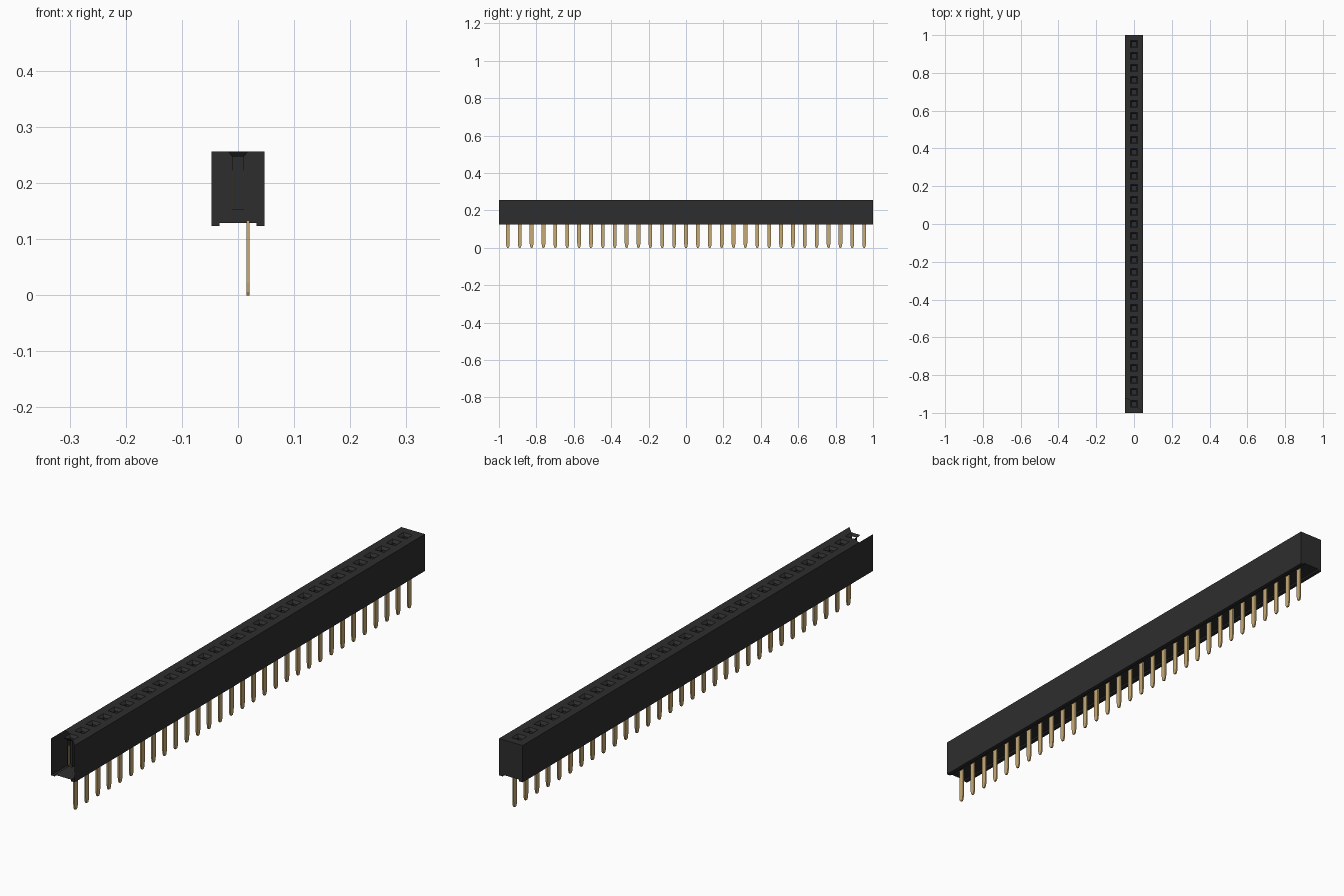
import bpy, bmesh

old = bpy.data.objects.get("Cube")
if old:
    bpy.data.objects.remove(old, do_unlink=True)


def material(name, rgb):
    m = bpy.data.materials.new(name)
    m.use_nodes = True
    m.diffuse_color = (*rgb, 1)
    m.node_tree.nodes["Principled BSDF"].inputs["Base Color"].default_value = (*rgb, 1)
    return m


BLACK = material("black plastic", (0.027, 0.027, 0.028))
GOLD = material("gold metal", (0.58, 0.41, 0.18))

COUNT, PITCH = 31, 0.0635
HALF_W, TOP, FLOOR, FOOT = 0.0475, 0.256, 0.129, 0.123
FUNNEL, SLOT = 0.018, 0.010          # half widths of the socket mouth and well
FUNNEL_Z, SLOT_Z = 0.247, 0.152
centres = [(i - (COUNT - 1) / 2) * PITCH for i in range(COUNT)]


def finish(name, bm, mat):
    bmesh.ops.remove_doubles(bm, verts=bm.verts, dist=1e-5)
    mesh = bpy.data.meshes.new(name)
    bm.to_mesh(mesh)
    bm.free()
    mesh.materials.append(mat)
    obj = bpy.data.objects.new(name, mesh)
    bpy.context.collection.objects.link(obj)
    return obj


def face(bm, points):
    return bm.faces.new([bm.verts.new(p) for p in points])


def rect(y0, y1, half, z):
    return [(-half, y0, z), (half, y0, z), (half, y1, z), (-half, y1, z)]


def ring(bm, outer, inner, skip=()):
    """Join two rectangles; sides are 0 front, 1 left, 2 back, 3 right."""
    for k in range(4):
        if k not in skip:
            j = (k + 1) % 4
            face(bm, [outer[k], outer[j], inner[j], inner[k]])


# Housing: hollow shell with a channel underneath and an open front end
profile = [(-HALF_W, TOP), (-HALF_W, FOOT), (-0.033, FOOT), (-0.033, FLOOR),
           (0.033, FLOOR), (0.033, FOOT), (HALF_W, FOOT), (HALF_W, TOP)]
bm = bmesh.new()
for (ax, az), (bx, bz) in zip(profile, profile[1:]):
    face(bm, [(ax, -1, az), (ax, 1, az), (bx, 1, bz), (bx, -1, bz)])
face(bm, [(x, 1, z) for x, z in reversed(profile)])
finish("housing", bm, BLACK)

# Top deck with funnel-shaped sockets; the deck is open around the front corner
bm = bmesh.new()
for i, y in enumerate(centres):
    first, last = i == 0, i == COUNT - 1
    cell = rect(-1 if first else y - PITCH / 2, 1 if last else y + PITCH / 2, HALF_W, TOP)
    mouth = rect(y - FUNNEL, y + FUNNEL, FUNNEL, TOP)
    throat = rect(y - SLOT, y + SLOT, SLOT, FUNNEL_Z)
    base = rect(y - SLOT, y + SLOT, SLOT, SLOT_Z)
    ring(bm, cell, mouth, (0, 3) if first else ())
    ring(bm, mouth, throat)
    ring(bm, throat, base, (0,) if first else ())
    face(bm, base)
finish("socket_deck", bm, BLACK)


def prism(bm, outline, x0, x1):
    """Extrude a (y, z) outline from x0 to x1."""
    f = face(bm, [(x0, y, z) for y, z in outline])
    out = bmesh.ops.extrude_face_region(bm, geom=[f])["geom"]
    verts = [v for v in out if isinstance(v, bmesh.types.BMVert)]
    bmesh.ops.translate(bm, verts=verts, vec=(x1 - x0, 0, 0))


# Flat tail pins with tapered tips
bm = bmesh.new()
half_pin = [(0.004, 0.0), (0.0075, 0.006), (0.010, 0.022), (0.010, FLOOR + 0.004)]
for y in centres:
    outline = half_pin + [(-a, z) for a, z in reversed(half_pin)]
    prism(bm, [(y + a, z) for a, z in outline], 0.015, 0.0205)
bmesh.ops.recalc_face_normals(bm, faces=bm.faces)
finish("tail_pins", bm, GOLD)

# Slim spring contacts on both sides of each well
bm = bmesh.new()
for y in centres:
    for side in (-1, 1):
        outline = [(y - 0.004, 0.154), (y + 0.004, 0.154), (y + 0.004, 0.222), (y - 0.004, 0.222)]
        prism(bm, outline, side * 0.0085, side * 0.0097)
bmesh.ops.recalc_face_normals(bm, faces=bm.faces)
finish("spring_contacts", bm, GOLD)
